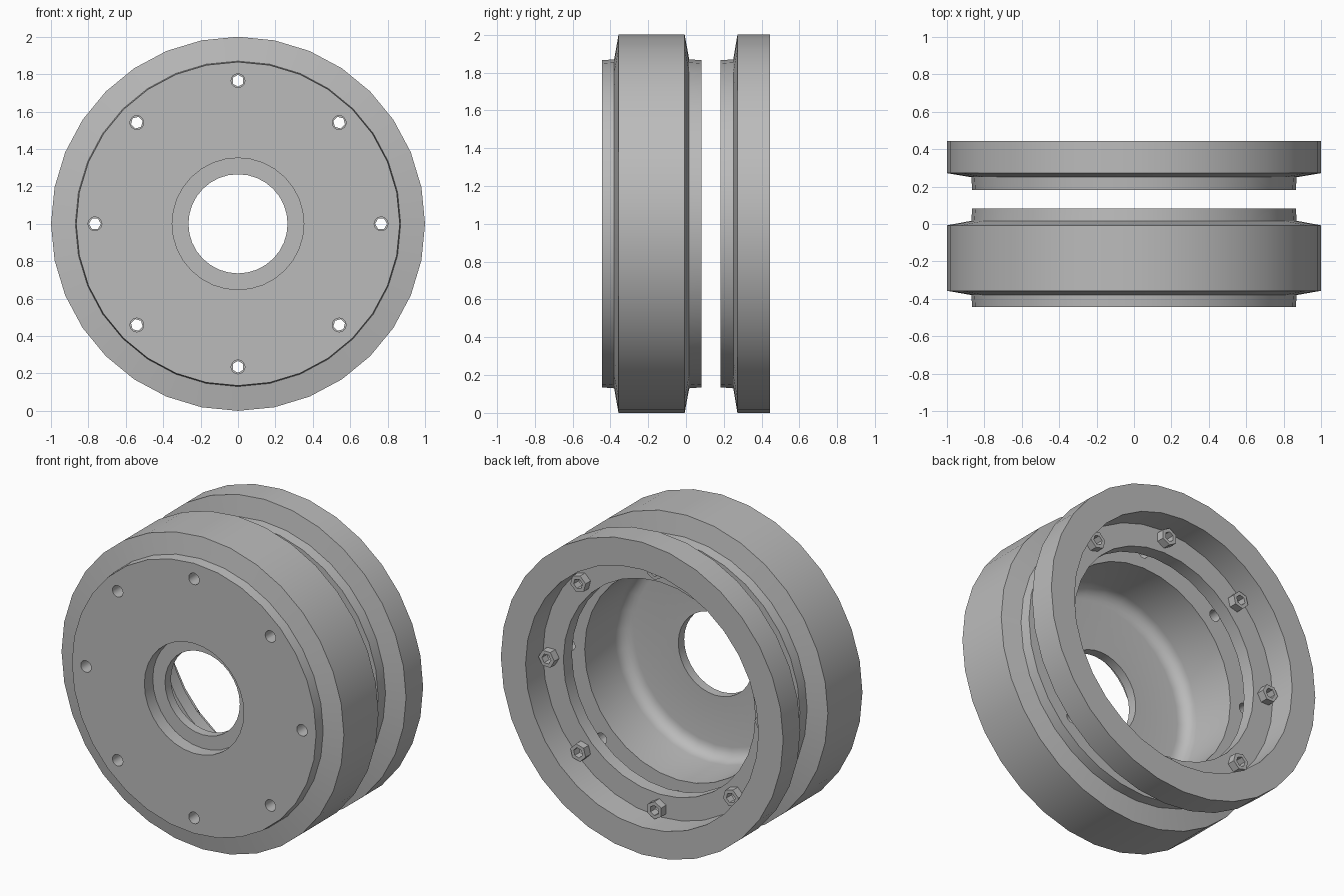
import bpy, bmesh, math
from mathutils import Matrix, Vector

SIDES = 32
BOLTS = 8
BOLT_RING = 0.765
BOLT_RADIUS = 0.037
CENTRE = Vector((0, 0, 1))

old = bpy.data.objects.get("Cube")
if old:
    bpy.data.objects.remove(old, do_unlink=True)

# One plain grey for the whole wheel
grey = bpy.data.materials.new("plain_grey")
grey.use_nodes = True
grey.diffuse_color = (0.5, 0.5, 0.5, 1)
grey.node_tree.nodes["Principled BSDF"].inputs["Base Color"].default_value = (0.5, 0.5, 0.5, 1)


def make_object(name, bm):
    bmesh.ops.recalc_face_normals(bm, faces=bm.faces)
    mesh = bpy.data.meshes.new(name)
    bm.to_mesh(mesh)
    bm.free()
    mesh.materials.append(grey)
    obj = bpy.data.objects.new(name, mesh)
    bpy.context.collection.objects.link(obj)
    return obj


def activate(obj):
    bpy.ops.object.select_all(action='DESELECT')
    obj.select_set(True)
    bpy.context.view_layer.objects.active = obj


def revolve(name, profile):
    """Spin a closed (radius, y) outline around the wheel axle."""
    bm = bmesh.new()
    rings = []
    for i in range(SIDES):
        a = math.tau * i / SIDES
        rings.append([bm.verts.new((r * math.sin(a), y, 1 + r * math.cos(a)))
                      for r, y in profile])
    n = len(profile)
    for i in range(SIDES):
        here, there = rings[i], rings[(i + 1) % SIDES]
        for j in range(n):
            k = (j + 1) % n
            bm.faces.new((here[j], here[k], there[k], there[j]))
    return make_object(name, bm)


def bolt_places():
    for i in range(BOLTS):
        a = math.tau * i / BOLTS
        yield a, CENTRE + BOLT_RING * Vector((math.sin(a), 0, math.cos(a)))


def drill(obj):
    """Cut the ring of bolt holes right through a part."""
    bm = bmesh.new()
    for a, place in bolt_places():
        bmesh.ops.create_cone(
            bm, cap_ends=True, segments=16, radius1=BOLT_RADIUS, radius2=BOLT_RADIUS, depth=2,
            matrix=Matrix.Translation(place) @ Matrix.Rotation(math.pi / 2, 4, 'X'))
    cutter = make_object("hole_cutter", bm)
    cutter.hide_render = True
    mod = obj.modifiers.new("bolt_holes", 'BOOLEAN')
    mod.operation = 'DIFFERENCE'
    mod.solver = 'EXACT'
    mod.object = cutter
    activate(obj)
    bpy.ops.object.modifier_apply(modifier=mod.name)
    bpy.data.objects.remove(cutter, do_unlink=True)


def smooth(obj):
    activate(obj)
    bpy.ops.object.shade_smooth_by_angle(angle=math.radians(30))


# Front half: deep bowl with a counterbored axle hole
BOWL, FLOOR, FILLET = 0.66, -0.30, 0.08
fillet = [(BOWL - FILLET * (1 - math.cos(t)), FLOOR + FILLET * (1 - math.sin(t)))
          for t in (math.pi / 2 * i / 5 for i in range(6))]
front_half = revolve("front_wheel_half", [
    (0.265, -0.36), (0.352, -0.36), (0.352, -0.445),
    (0.865, -0.445), (0.87, -0.38), (1.0, -0.357),
    (1.0, -0.007), (0.87, 0.017), (0.865, 0.083),
    (BOWL, 0.083)] + fillet + [(0.265, FLOOR)])
drill(front_half)
smooth(front_half)

# Back half: rim ring with an inner bolting flange
back_half = revolve("back_wheel_half", [
    (0.68, 0.183), (0.865, 0.183), (0.87, 0.25), (1.0, 0.272),
    (1.0, 0.445), (0.825, 0.445), (0.825, 0.27), (0.68, 0.27)])
drill(back_half)
smooth(back_half)

# Hexagonal nuts standing on the flange
bm = bmesh.new()
for a, place in bolt_places():
    loops = []
    for radius, y in ((0.056, 0.268), (0.056, 0.32), (0.032, 0.32), (0.032, 0.268)):
        loops.append([bm.verts.new(place + Vector((radius * math.sin(a + math.tau * i / 6), y,
                                                   radius * math.cos(a + math.tau * i / 6))))
                      for i in range(6)])
    for j in range(4):
        low, high = loops[j], loops[(j + 1) % 4]
        for i in range(6):
            k = (i + 1) % 6
            bm.faces.new((low[i], low[k], high[k], high[i]))
nuts = make_object("flange_nuts", bm)
